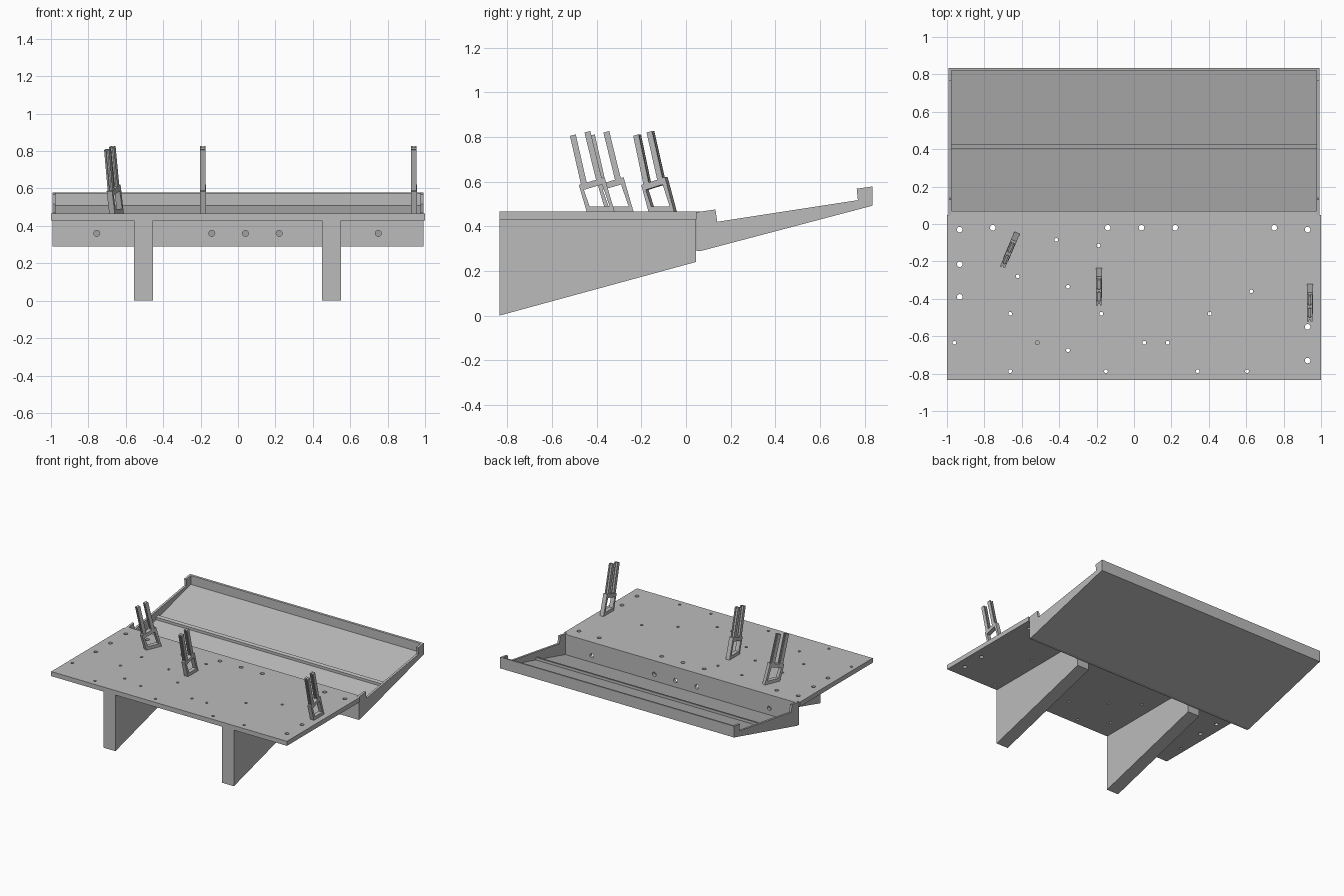
import bpy, bmesh, math
from mathutils import Matrix, Vector

cube = bpy.data.objects.get("Cube")
if cube:
    bpy.data.objects.remove(cube)

grey = bpy.data.materials.new("neutral grey")
grey.use_nodes = True
COLOUR = (0.5, 0.5, 0.5, 1)
grey.diffuse_color = COLOUR
grey.node_tree.nodes["Principled BSDF"].inputs["Base Color"].default_value = COLOUR


def add_prism(bm, profile, x0, x1):
    """Extrude a (y, z) profile along x."""
    verts = [bm.verts.new((x0, y, z)) for y, z in profile]
    face = bm.faces.new(verts)
    moved = bmesh.ops.extrude_face_region(bm, geom=[face])["geom"]
    bmesh.ops.translate(bm, vec=(x1 - x0, 0, 0),
                        verts=[g for g in moved if isinstance(g, bmesh.types.BMVert)])


def box(y0, y1, z0, z1):
    return [(y0, z0), (y1, z0), (y1, z1), (y0, z1)]


def make(name, bm):
    bmesh.ops.recalc_face_normals(bm, faces=bm.faces)
    mesh = bpy.data.meshes.new(name)
    bm.to_mesh(mesh)
    bm.free()
    obj = bpy.data.objects.new(name, mesh)
    mesh.materials.append(grey)
    bpy.context.collection.objects.link(obj)
    return obj


def prism(name, profile, x0, x1):
    bm = bmesh.new()
    add_prism(bm, profile, x0, x1)
    return make(name, bm)


def drill(obj, holes, turn=Matrix()):
    """Cut round holes given as (centre, radius)."""
    bm = bmesh.new()
    for centre, radius in holes:
        bmesh.ops.create_cone(bm, cap_ends=True, segments=20, radius1=radius, radius2=radius,
                              depth=0.1, matrix=Matrix.Translation(centre) @ turn)
    cutter = make(obj.name + "_cutter", bm)
    cutter.hide_render = True
    cutter.hide_set(True)
    cutter.display_type = 'WIRE'
    mod = obj.modifiers.new("holes", 'BOOLEAN')
    mod.operation = 'DIFFERENCE'
    mod.solver = 'EXACT'
    mod.object = cutter
    # Apply the cut and discard the helper
    bpy.context.view_layer.update()
    cut = bpy.data.meshes.new_from_object(obj.evaluated_get(bpy.context.evaluated_depsgraph_get()))
    obj.modifiers.clear()
    obj.data = cut
    bpy.data.objects.remove(cutter)


# Playing deck with large and small holes
deck = prism("deck", box(-0.835, 0.047, 0.43, 0.465), -1, 1)
edge_x = [-0.755, -0.14, 0.04, 0.22, 0.75]
large = [(x, -0.02) for x in edge_x]
large += [(-0.932, y) for y in (-0.03, -0.215, -0.39)]
large += [(0.928, y) for y in (-0.03, -0.55, -0.73)]
rows = {-0.085: [-0.415], -0.115: [-0.19], -0.28: [-0.622], -0.335: [-0.353],
        -0.36: [0.627], -0.48: [-0.662, -0.175, 0.405],
        -0.635: [-0.96, -0.517, 0.055, 0.18], -0.675: [-0.353],
        -0.787: [-0.662, -0.15, 0.34, 0.604]}
small = [(x, y) for y, xs in rows.items() for x in xs]
drill(deck, [((x, y, 0.45), 0.015) for x, y in large] + [((x, y, 0.45), 0.01) for x, y in small])

# Tapered legs
for side, x in (("right", -0.505), ("left", 0.5)):
    prism(side + "_leg", [(-0.835, 0), (0.045, 0.24), (0.045, 0.43), (-0.835, 0.43)],
          x - 0.05, x + 0.05)

# Sloping tray: front wall, floor, ridge, back wall and side cheeks
W, INNER = 0.992, 0.975
wall = prism("tray_front_wall", box(0.047, 0.07, 0.29, 0.465), -INNER, INNER)
drill(wall, [((x, 0.06, 0.36), 0.016) for x in edge_x], Matrix.Rotation(math.pi / 2, 4, 'X'))


def floor_z(y):
    return 0.29 + (y - 0.07) * 0.264


prism("tray_floor", [(0.07, 0.29), (0.82, floor_z(0.82)),
                     (0.82, floor_z(0.82) + 0.02), (0.07, 0.31)], -INNER, INNER)
prism("tray_ridge", [(0.4, floor_z(0.4) + 0.01), (0.425, floor_z(0.425) + 0.01),
                     (0.425, floor_z(0.425) + 0.04), (0.4, floor_z(0.4) + 0.04)], -INNER, INNER)
prism("tray_back_wall", [(0.82, floor_z(0.82)), (0.835, 0.492), (0.835, 0.578), (0.82, 0.576)],
      -INNER, INNER)
cheek = [(0.047, 0.29), (0.07, 0.29), (0.835, 0.492), (0.835, 0.578), (0.765, 0.568),
         (0.77, 0.517), (0.14, 0.42), (0.132, 0.475), (0.047, 0.463)]
for side, s in (("left", 1), ("right", -1)):
    prism(side + "_tray_cheek", cheek, s * INNER, s * W)


# Forked clips: slanted open frame carrying two channelled prongs
def clip(name, x, y, degrees):
    bm = bmesh.new()
    h = 0.016
    outer = [(-0.125, 0), (0, 0), (-0.045, 0.155), (-0.16, 0.12)]
    inner = [(-0.112, 0.024), (-0.022, 0.024), (-0.056, 0.122), (-0.138, 0.098)]
    for i in range(4):
        j = (i + 1) % 4
        add_prism(bm, [outer[i], outer[j], inner[j], inner[i]], -h, h)
    for foot, tip in (((-0.15, 0.12), (-0.2, 0.34)), ((-0.08, 0.13), (-0.135, 0.355))):
        f, t = Vector(foot), Vector(tip)
        for x0, x1, a, b in ((-0.014, -0.005, 0, 0.026), (0.005, 0.014, 0, 0.026),
                             (-0.005, 0.005, 0.007, 0.019)):
            step = Vector((1, 0.25))
            add_prism(bm, [f + step * a, f + step * b, t + step * b, t + step * a], x0, x1)
    obj = make(name, bm)
    obj.location = (x, y, 0.465)
    obj.rotation_euler.z = math.radians(degrees)


clip("left_clip", 0.94, -0.32, 0)
clip("middle_clip", -0.188, -0.235, 0)
clip("right_clip", -0.625, -0.047, -23)
